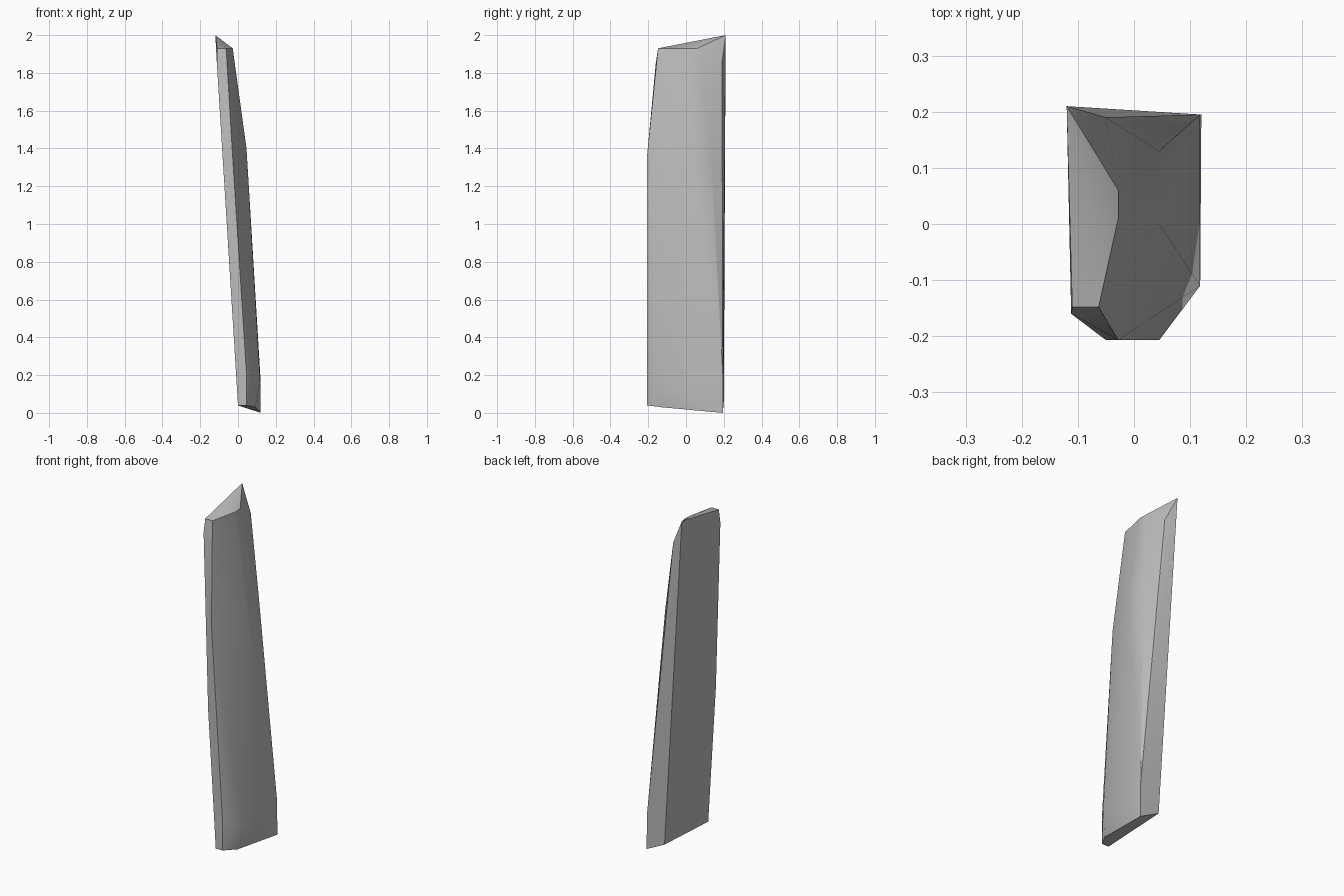
import bpy
import bmesh
from math import radians

default_cube = bpy.data.objects.get("Cube")
if default_cube:
    bpy.data.objects.remove(default_cube, do_unlink=True)


def make_material(name, colour):
    material = bpy.data.materials.new(name)
    material.use_nodes = True
    material.diffuse_color = colour
    shader = next(n for n in material.node_tree.nodes if n.type == "BSDF_PRINCIPLED")
    shader.inputs["Base Color"].default_value = colour
    shader.inputs["Roughness"].default_value = 0.8
    return material


def make_faceted_solid(name, corner_groups, material):
    """Wrap a taut skin around the corner points and merge flat regions."""
    bm = bmesh.new()
    for group in corner_groups:
        for corner in group:
            bm.verts.new(corner)
    hull = bmesh.ops.convex_hull(bm, input=bm.verts[:])
    unused = {g for g in hull["geom_interior"] + hull["geom_unused"]
              if isinstance(g, bmesh.types.BMVert)}
    bmesh.ops.delete(bm, geom=list(unused), context="VERTS")
    bmesh.ops.recalc_face_normals(bm, faces=bm.faces[:])
    mesh = bpy.data.meshes.new(name)
    bm.to_mesh(mesh)
    bm.free()
    mesh.materials.append(material)
    solid = bpy.data.objects.new(name, mesh)
    bpy.context.collection.objects.link(solid)
    return solid


# Slanted tip: one high back corner and a lower rim
tip = [(-.12, .21, 2), (-.11, -.148, 1.93), (-.063, -.148, 1.93),
       (-.028, .01, 1.93), (-.028, .06, 1.93), (-.05, .19, 1.85)]

# Leaning shaft: chipped front strip and bulging left side
shaft = [(-.112, -.16, 1.85), (-.028, -.207, 1.35), (-.05, -.207, .85),
         (.045, 0, 1.4), (.045, .13, 1.4), (.09, .165, .65)]

# Oblique broken base
base = [(0, -.207, .04), (.045, -.207, .04), (.045, -.207, .2),
        (.118, -.11, .16), (.09, -.13, .03), (.118, .195, .2),
        (.12, .195, 0), (0, .2, .06)]

stone_grey = make_material("stone grey", (.5, .5, .5, 1))
shard = make_faceted_solid("stone_shard", (tip, shaft, base), stone_grey)

# Soft shading on the broad sides, crisp breaks at the chipped edges
bpy.ops.object.select_all(action="DESELECT")
shard.select_set(True)
bpy.context.view_layer.objects.active = shard
bpy.ops.object.shade_smooth_by_angle(angle=radians(30))
